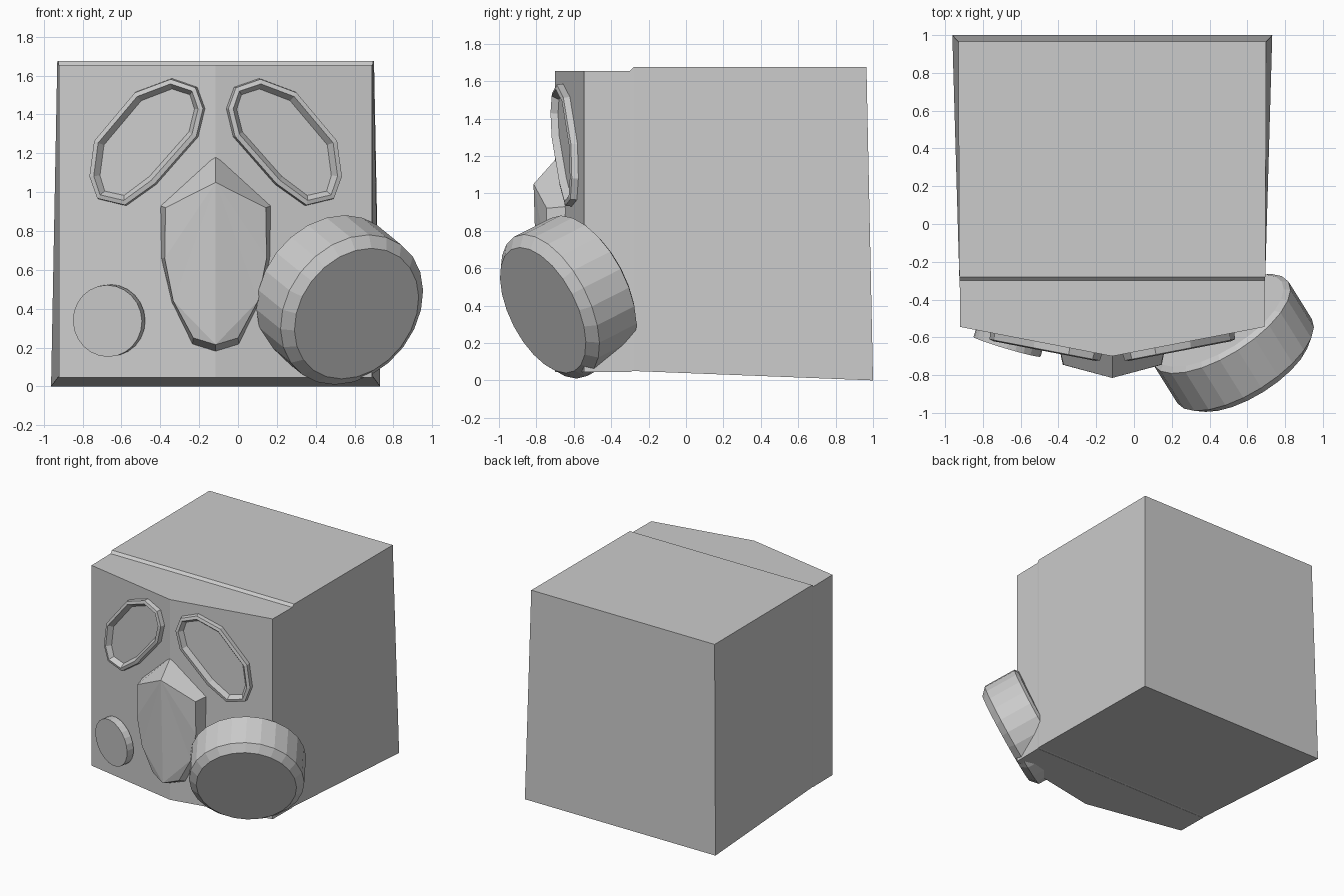
import bpy, bmesh
from mathutils import Vector

if "Cube" in bpy.data.objects:
    bpy.data.objects.remove(bpy.data.objects["Cube"])

CX = -0.115  # symmetry line of the mask


def face_y(dx):
    """Depth of the folded front at distance dx from the symmetry line."""
    return -0.70 + 0.155 * abs(dx) / 0.805


def finish(name, bm, recalc=True):
    if recalc:
        bmesh.ops.recalc_face_normals(bm, faces=bm.faces)
    me = bpy.data.meshes.new(name)
    bm.to_mesh(me)
    bm.free()
    ob = bpy.data.objects.new(name, me)
    bpy.context.collection.objects.link(ob)
    return ob


def loft(name, rings):
    """Skin a list of equal-length closed rings and cap both ends."""
    bm = bmesh.new()
    vs = [[bm.verts.new(p) for p in r] for r in rings]
    n = len(rings[0])
    for a, b in zip(vs, vs[1:]):
        for i in range(n):
            j = (i + 1) % n
            bm.faces.new((a[i], a[j], b[j], b[i]))
    bm.faces.new(vs[0])
    bm.faces.new(vs[-1])
    return finish(name, bm)


def lathe(name, center, axis, steps, sides=24):
    """Turned part: steps are (distance along axis, radius)."""
    q = Vector(axis).normalized().to_track_quat('Z', 'Y')
    from math import cos, sin, tau
    rings = [[Vector(center) + q @ Vector((r * cos(tau * i / sides), r * sin(tau * i / sides), d))
              for i in range(sides)] for d, r in steps]
    return loft(name, rings)


# Head block: slightly flared towards the back
def section(half_b, half_t, yb, yt, zb, zt):
    return [(CX - half_b, yb, zb), (CX + half_b, yb, zb),
            (CX + half_t, yt, zt), (CX - half_t, yt, zt)]


loft("head_block", [section(0.847, 0.815, 1.0, 0.965, 0.0, 1.675),
                    section(0.81, 0.81, -0.28, -0.28, 0.05, 1.675),
                    section(0.808, 0.808, -0.30, -0.30, 0.047, 1.655)])

# Front plate folded along the middle
plan = [(-0.808, -0.295), (-0.805, -0.545), (0, -0.70), (0.805, -0.545), (0.808, -0.295)]
loft("face_plate", [[(CX + x, y, z) for x, y in plan] for z in (0.046, 1.655)])

# Eye rims with lenses
eye = [(0.225, 1.585), (0.095, 1.54), (0.055, 1.43), (0.09, 1.285), (0.305, 1.04),
       (0.46, 0.93), (0.605, 0.965), (0.647, 1.08), (0.622, 1.265), (0.412, 1.515)]
for s, side in ((1, "right"), (-1, "left")):
    bm = bmesh.new()
    f = bm.faces.new([bm.verts.new((CX + s * x, face_y(x), z)) for x, z in eye])
    f.normal_update()
    if f.normal.y > 0:
        f.normal_flip()
    bmesh.ops.inset_individual(bm, faces=[f], thickness=0.004, depth=0.035)
    bmesh.ops.inset_individual(bm, faces=[f], thickness=0.024, depth=0.006)
    bmesh.ops.inset_individual(bm, faces=[f], thickness=0.026, depth=-0.036)
    finish("eye_rim_" + side, bm, False)

# Nose piece: base outline, raised crest and centre ridge
base = [(0.285, 0.93), (0.28, 0.66), (0.225, 0.43), (0.12, 0.215)]
crest = [(0.258, -0.745, 0.92), (0.262, -0.745, 0.66),
         (0.218, -0.745, 0.44), (0.115, -0.75, 0.25)]
bm = bmesh.new()
T, A, B, C = [bm.verts.new((CX, y, z)) for y, z in
              ((-0.69, 1.19), (-0.815, 1.05), (-0.79, 0.215), (-0.69, 0.178))]
for s in (1, -1):
    o = [bm.verts.new((CX + s * x, face_y(x) + 0.01, z)) for x, z in base]
    k = [bm.verts.new((CX + s * x, y, z)) for x, y, z in crest]
    outer, inner = [T] + o + [C], [A] + k + [B]
    for i in range(5):
        bm.faces.new((outer[i], outer[i + 1], inner[i + 1], inner[i]))
    for tri in ((A, k[0], k[1]), (A, k[1], k[2]), (A, k[2], B), (B, k[2], k[3])):
        bm.faces.new(tri)
    bm.faces.new(outer)
finish("nose_piece", bm)

# Small cheek disc
lathe("cheek_disc", (-0.672, -0.65, 0.337), (-0.28, -0.95, -0.06),
      [(-0.06, 0.185), (0.0, 0.185)])

# Filter canister with chamfered ends
lathe("filter_canister", (0.61, -0.765, 0.375), (0.486, -0.778, -0.396),
      [(-0.325, 0.39), (-0.305, 0.42), (-0.05, 0.42), (0.0, 0.366)])
